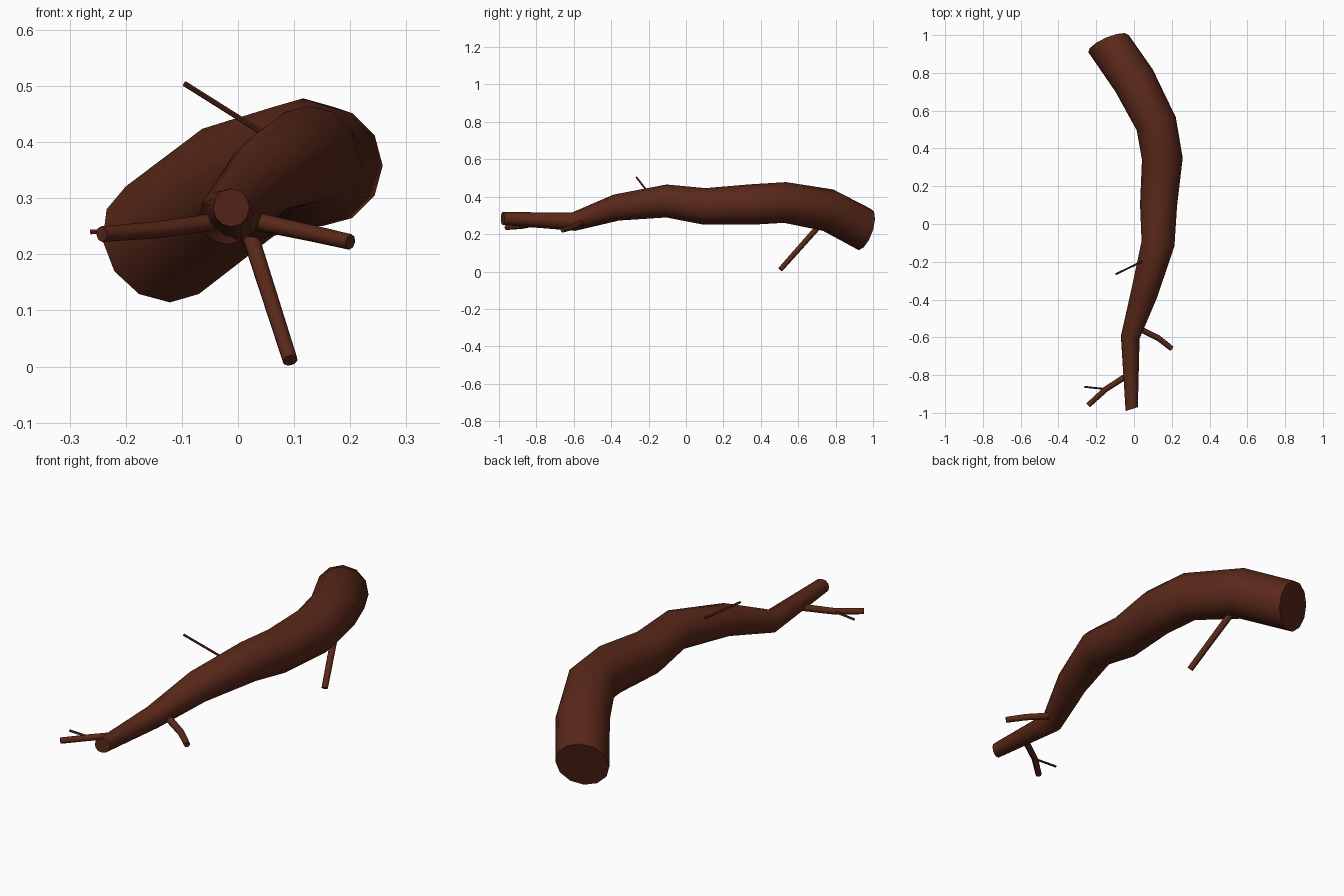
import bpy, bmesh, math
from mathutils import Vector

if "Cube" in bpy.data.objects:
    bpy.data.objects.remove(bpy.data.objects["Cube"])

bark = bpy.data.materials.new("bark")
bark.diffuse_color = (0.1, 0.021, 0.01, 1)
bark.use_nodes = True
bark.node_tree.nodes["Principled BSDF"].inputs["Base Color"].default_value = bark.diffuse_color


def limb(name, points, sides, start_dir=None, end_dir=None):
    """Capped tube through (x, y, z, radius) stations."""
    pos = [Vector(p[:3]) for p in points]
    bm = bmesh.new()
    rings = []
    last = len(pos) - 1
    for i, p in enumerate(pos):
        t = Vector((0, 0, 0))
        if i > 0:
            t += (p - pos[i - 1]).normalized()
        if i < last:
            t += (pos[i + 1] - p).normalized()
        if i == 0 and start_dir:
            t = Vector(start_dir)
        if i == last and end_dir:
            t = Vector(end_dir)
        t.normalize()
        u = t.cross(Vector((0, 0, 1))).normalized()
        v = u.cross(t)
        ring = []
        for k in range(sides):
            a = 2 * math.pi * k / sides
            ring.append(bm.verts.new(p + points[i][3] * (u * math.cos(a) + v * math.sin(a))))
        rings.append(ring)
    for a, b in zip(rings, rings[1:]):
        for k in range(sides):
            n = (k + 1) % sides
            bm.faces.new((a[k], a[n], b[n], b[k]))
    bm.faces.new(rings[0][::-1])
    bm.faces.new(rings[-1])
    bmesh.ops.recalc_face_normals(bm, faces=bm.faces)
    mesh = bpy.data.meshes.new(name)
    bm.to_mesh(mesh)
    bm.free()
    obj = bpy.data.objects.new(name, mesh)
    bpy.context.collection.objects.link(obj)
    mesh.materials.append(bark)
    bpy.ops.object.select_all(action='DESELECT')
    obj.select_set(True)
    bpy.context.view_layer.objects.active = obj
    bpy.ops.object.shade_smooth_by_angle(angle=math.radians(50))
    return obj


# Main fallen branch, thin front end to thick back end
limb("trunk", [
    (-0.012, -0.98, 0.283, 0.034),
    (-0.020, -0.60, 0.267, 0.050),
    (0.053, -0.372, 0.342, 0.071),
    (0.127, -0.105, 0.377, 0.088),
    (0.130, 0.10, 0.348, 0.098),
    (0.150, 0.345, 0.358, 0.108),
    (0.118, 0.53, 0.369, 0.109),
    (0.0, 0.76, 0.328, 0.115),
    (-0.135, 0.955, 0.225, 0.116)], 12,
    start_dir=(-0.3, 0.95, 0), end_dir=(-0.38, 0.88, -0.3))

# Prop branch reaching the ground
limb("lower_branch", [(0.01, 0.735, 0.27, 0.016), (0.093, 0.505, 0.011, 0.014)], 8)

# Side branches near the thin end
limb("right_branch", [(0.0, -0.545, 0.27, 0.016), (0.05, -0.565, 0.255, 0.016),
                      (0.13, -0.605, 0.238, 0.015), (0.2, -0.66, 0.222, 0.014)], 8)
limb("left_branch", [(-0.01, -0.785, 0.262, 0.016), (-0.15, -0.875, 0.243, 0.015),
                     (-0.243, -0.96, 0.236, 0.014)], 8)

# Thin twigs
limb("left_twig", [(-0.14, -0.875, 0.243, 0.005), (-0.263, -0.862, 0.24, 0.005)], 6)
limb("upper_twig", [(0.07, -0.185, 0.40, 0.005), (-0.095, -0.265, 0.504, 0.005)], 6)
